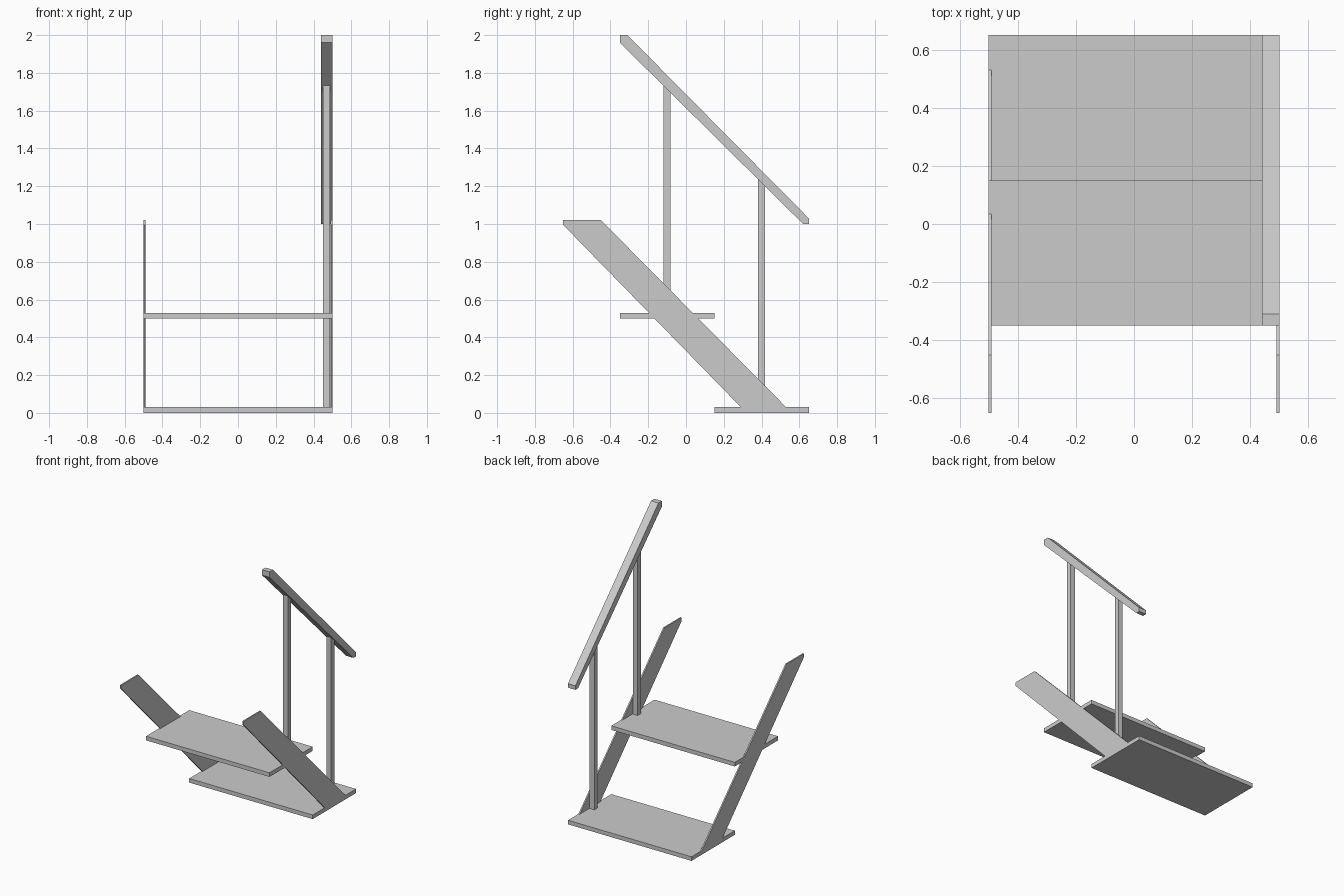
import bpy, bmesh

if "Cube" in bpy.data.objects:
    bpy.data.objects.remove(bpy.data.objects["Cube"])

def extrude_x(name, profile, x0, x1):
    """Extrude a (y, z) outline from x0 to x1."""
    bm = bmesh.new()
    face = bm.faces.new([bm.verts.new((x0, y, z)) for y, z in profile])
    out = bmesh.ops.extrude_face_region(bm, geom=[face])
    verts = [v for v in out["geom"] if isinstance(v, bmesh.types.BMVert)]
    bmesh.ops.translate(bm, verts=verts, vec=(x1 - x0, 0, 0))
    bmesh.ops.recalc_face_normals(bm, faces=bm.faces)
    mesh = bpy.data.meshes.new(name)
    bm.to_mesh(mesh)
    bm.free()
    obj = bpy.data.objects.new(name, mesh)
    bpy.context.collection.objects.link(obj)
    return obj

def rail_underside(y):
    return 1.96 - (y + 0.35) * 0.96 / 0.97

# Treads
for name, y, z in (("lower_tread", 0.15, 0.0), ("upper_tread", -0.35, 0.5)):
    extrude_x(name, [(y, z), (y + 0.5, z), (y + 0.5, z + 0.03), (y, z + 0.03)], -0.5, 0.5)

# Sloping side boards
board = [(-0.65, 1.02), (-0.65, 0.995), (0.32, 0.0), (0.56, 0.0), (-0.45, 1.02)]
extrude_x("left_stringer", board, -0.5, -0.49)
extrude_x("right_stringer", board, 0.49, 0.5)

# Handrail with trimmed ends
rail = [(-0.35, 2.0), (-0.35, 1.96), (0.62, 1.0), (0.65, 1.0), (0.65, 1.03), (-0.31, 2.0)]
extrude_x("handrail", rail, 0.44, 0.5)

# Posts, cut to the rail slope
for name, y, z in (("lower_post", 0.38, 0.03), ("upper_post", -0.12, 0.53)):
    y1 = y + 0.037
    extrude_x(name, [(y, z), (y1, z), (y1, rail_underside(y1)), (y, rail_underside(y))], 0.45, 0.488)
